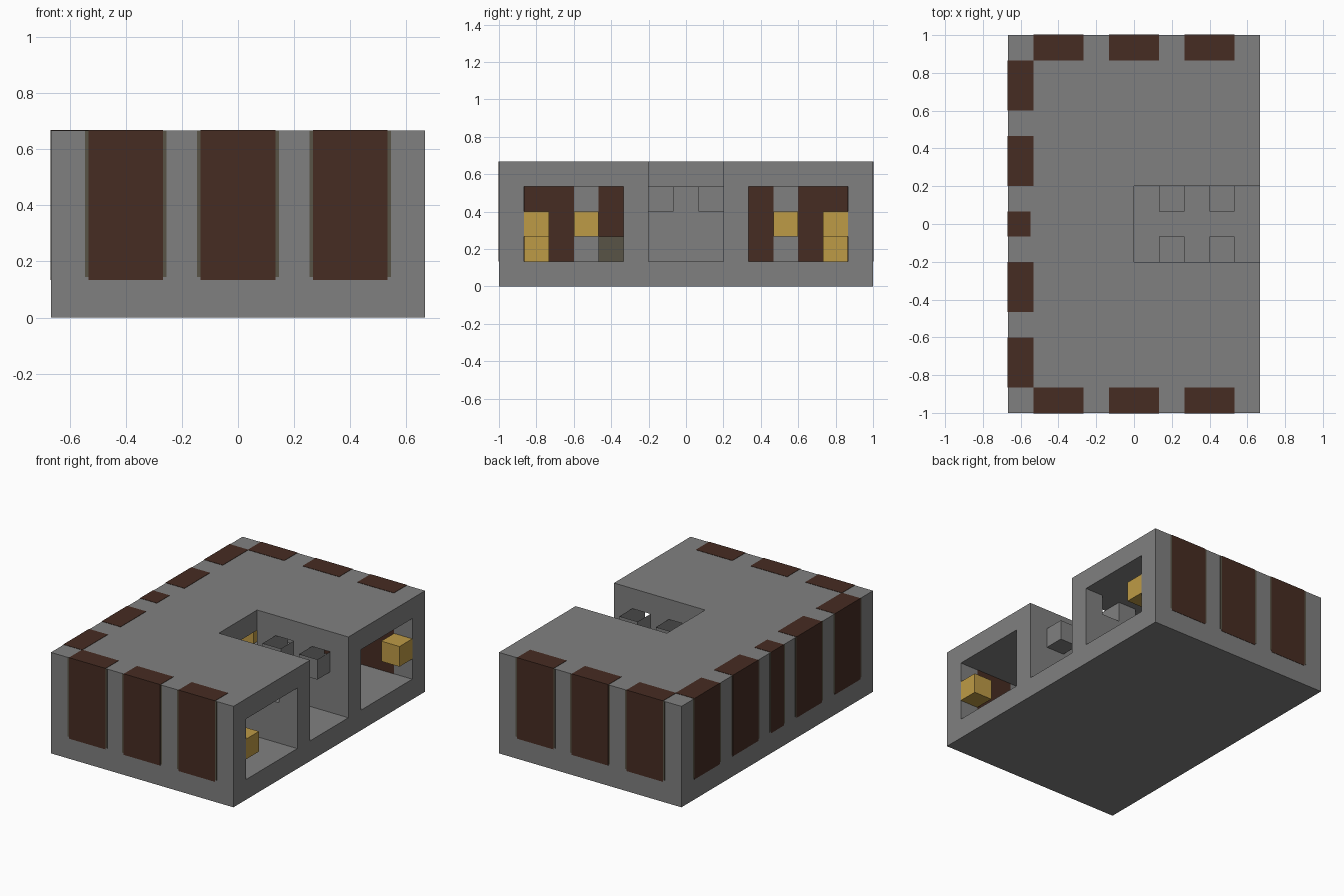
import bpy
import bmesh
from mathutils import Vector

U = 2 / 15      # one building unit
P = 0.015       # how far coloured panels stand proud, in units

default = bpy.data.objects.get("Cube")
if default:
    bpy.data.objects.remove(default, do_unlink=True)


def material(name, rgb):
    m = bpy.data.materials.new(name)
    m.use_nodes = True
    m.diffuse_color = (*rgb, 1)
    m.node_tree.nodes["Principled BSDF"].inputs["Base Color"].default_value = (*rgb, 1)
    return m


GREY = material("stone_grey", (0.216, 0.216, 0.216))
BROWN = material("dark_brown", (0.061, 0.025, 0.016))
GOLD = material("gold", (0.515, 0.328, 0.061))
OLIVE = material("olive_grey", (0.098, 0.087, 0.061))


def box(name, mat, x, y, z, drop=()):
    """Box from (low, high) ranges in units; drop lists face directions left open."""
    bm = bmesh.new()
    bmesh.ops.create_cube(bm, size=1)
    open_faces = [f for f in bm.faces if any(f.normal.dot(Vector(d)) > 0.9 for d in drop)]
    bmesh.ops.delete(bm, geom=open_faces, context="FACES")
    for v in bm.verts:
        v.co = [(r[0] if c < 0 else r[1]) * U for c, r in zip(v.co, (x, y, z))]
    me = bpy.data.meshes.new(name)
    bm.to_mesh(me)
    bm.free()
    me.materials.append(mat)
    ob = bpy.data.objects.new(name, me)
    bpy.context.collection.objects.link(ob)
    return ob


def both(r, s):
    """Mirror a range across zero when s is negative."""
    return tuple(sorted(v * s for v in r))


# Building shell, hollowed by rooms, courtyard and small wall openings
shell = box("building_shell", GREY, (-5, 5), (-7.5, 7.5), (0, 5))
cutters = [
    box("hall_cutter", GREY, (-4, 0), (-4, 4), (1, 4)),
    box("courtyard_cutter", GREY, (0, 6), (-1.5, 1.5), (1, 6)),
    box("doorway_cutter", GREY, (-1, 1), (-1.5, 1.5), (1, 4)),
]
for s in (-1, 1):
    cutters.append(box("wing_cutter", GREY, (-4, 6), both((2.5, 6.5), s), (1, 4)))
    for x in (1, 3):
        cutters.append(box("opening_cutter", GREY, (x, x + 1), both((1, 3), s), (3, 4)))

for c in cutters:
    c.hide_render = True
    mod = shell.modifiers.new("cut", "BOOLEAN")
    mod.operation = "DIFFERENCE"
    mod.solver = "EXACT"
    mod.object = c
bpy.context.view_layer.update()
evaluated = shell.evaluated_get(bpy.context.evaluated_depsgraph_get())
cut_mesh = bpy.data.meshes.new_from_object(evaluated)
shell.modifiers.clear()
shell.data = cut_mesh
for c in cutters:
    bpy.data.objects.remove(c, do_unlink=True)

# Brown panels through the front and back walls, with slim olive edging
for s, side in ((-1, "front"), (1, "back")):
    for x in (-3, 0, 3):
        box(side + "_panel", BROWN, (x - 1, x + 1), both((6.5 - P, 7.5 + P), s), (1, 5 + P))
        box(side + "_panel_edging", OLIVE, (x - 1.09, x + 1.09),
            both((7.45, 7.5 + P / 2), s), (1.08, 5))

# Brown panels on the long closed wall
for y, half in ((-5.5, 1), (-2.5, 1), (0, 0.5), (2.5, 1), (5.5, 1)):
    inner = -4 + P if y else -4.1
    box("side_panel", BROWN, (-5 - P, inner), (y - half, y + half), (1, 5 + P))
    box("side_panel_edging", OLIVE, (-5 - P / 2, -4.95),
        (y - half - 0.09, y + half + 0.09), (1.08, 5))

# Open boxes under the courtyard openings, and gold blocks in the rooms
for s in (-1, 1):
    for x in (1, 3):
        box("window_box", GREY, (x, x + 1), both((0.5, 1.5), s), (3, 4),
            drop=((0, 0, 1), (0, s, 0)))
    box("window_lamp", GOLD, (4, 5), both((5.5, 6.5), s), (2, 3))
    box("corner_block", GOLD, (-4, -3), both((5.5, 6.5), s), (1, 2))
    box("wall_lamp", GOLD, (-4, -3), both((3.5, 4.5), s), (2, 3))

# Dark block on the floor of the front room
box("floor_block", OLIVE, (-4, -3), (-3.5, -2.5), (1, 2))
